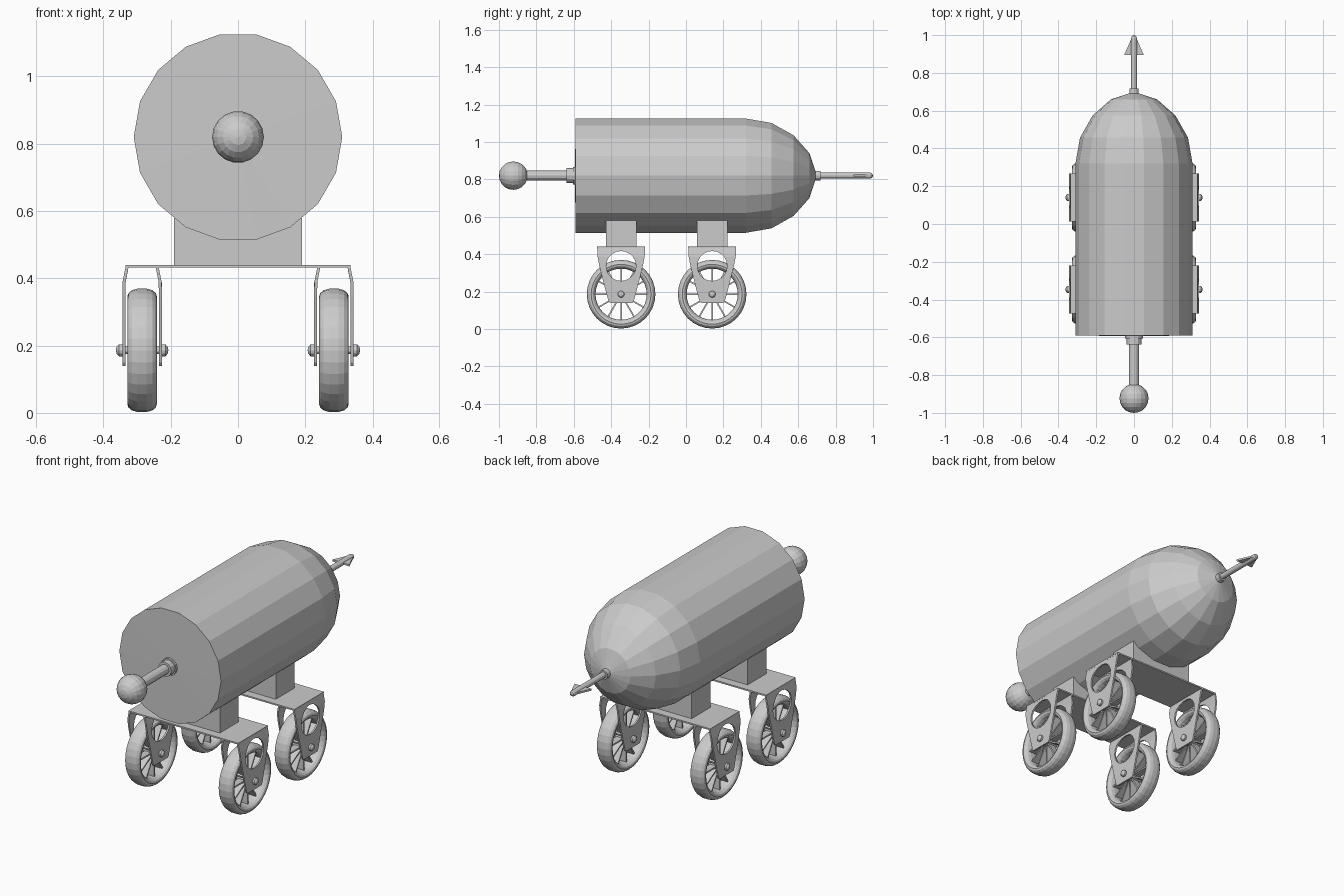
import bpy, bmesh
from math import sin, cos, pi, radians
from mathutils import Matrix, Vector

if "Cube" in bpy.data.objects:
    bpy.data.objects.remove(bpy.data.objects["Cube"])

BODY_Z = 0.82
WHEEL_Z = 0.186
WHEEL_R = 0.184


def finish(name, bm):
    bmesh.ops.recalc_face_normals(bm, faces=bm.faces)
    mesh = bpy.data.meshes.new(name)
    bm.to_mesh(mesh)
    bm.free()
    obj = bpy.data.objects.new(name, mesh)
    bpy.context.collection.objects.link(obj)
    return obj


def lathe(name, profile, segs, axis, centre, closed=False):
    """Revolve (position along axis, radius) points around x or y."""
    bm = bmesh.new()
    rings = []
    for t, r in profile:
        ring = []
        for i in range(1 if r == 0 else segs):
            a = 2 * pi * i / segs
            p = (t, r * cos(a), r * sin(a)) if axis == 'x' else (r * cos(a), t, r * sin(a))
            ring.append(bm.verts.new(Vector(p) + Vector(centre)))
        rings.append(ring)
    for k in range(len(rings) if closed else len(rings) - 1):
        a, b = rings[k], rings[(k + 1) % len(rings)]
        for i in range(segs):
            j = (i + 1) % segs
            if len(a) == 1:
                bm.faces.new((a[0], b[i], b[j]))
            elif len(b) == 1:
                bm.faces.new((a[i], a[j], b[0]))
            else:
                bm.faces.new((a[i], a[j], b[j], b[i]))
    return finish(name, bm)


def add_box(bm, lo, hi):
    size = [h - l for l, h in zip(lo, hi)]
    mid = [(h + l) / 2 for l, h in zip(lo, hi)]
    return bmesh.ops.create_cube(
        bm, size=1, matrix=Matrix.Translation(mid) @ Matrix.Diagonal((*size, 1)))['verts']


def box(name, lo, hi):
    bm = bmesh.new()
    add_box(bm, lo, hi)
    return finish(name, bm)


def fork_side(name, x, y, side):
    """Tapered bracket with a round window, leaning inward at the top."""
    bm = bmesh.new()
    half = [(0.128, 0.44), (0.126, 0.39), (0.118, 0.345), (0.102, 0.28),
            (0.084, 0.21), (0.068, 0.15), (0.06, 0.14)]
    outline = half + [(-a, b) for a, b in reversed(half)]
    window = [(0.08 * cos(2 * pi * i / 20), 0.337 + 0.08 * sin(2 * pi * i / 20)) for i in range(20)]
    edges = []
    for loop in (outline, window):
        vs = [bm.verts.new((0, a, b)) for a, b in loop]
        edges += [bm.edges.new((v, vs[i - 1])) for i, v in enumerate(vs)]
    bmesh.ops.triangle_fill(bm, edges=edges, use_beauty=True, normal=(1, 0, 0))
    ext = bmesh.ops.extrude_face_region(bm, geom=bm.faces[:], use_keep_orig=True)['geom']
    for v in ext:
        if isinstance(v, bmesh.types.BMVert):
            v.co.x = 0.009
    for v in bm.verts:
        lean = 0.011 * max(0, (v.co.z - 0.385) / 0.055)
        v.co = (x + side * (0.05 + v.co.x - lean), y + v.co.y, v.co.z)
    return finish(name, bm)


# Tank body with domed nose
lathe("tank_body", [(-0.594, 0), (-0.59, 0.31), (0.32, 0.31), (0.457, 0.286),
                    (0.575, 0.219), (0.66, 0.122), (0.70, 0)], 18, 'y', (0, 0, BODY_Z))

# Front handle: collar, rod and ball
lathe("handle_collar", [(-0.585, 0), (-0.585, 0.047), (-0.605, 0.047), (-0.605, 0.04),
                        (-0.638, 0.04), (-0.638, 0)], 12, 'y', (0, 0, BODY_Z))
lathe("handle_rod", [(-0.60, 0), (-0.60, 0.027), (-0.87, 0.027), (-0.87, 0)],
      12, 'y', (0, 0, BODY_Z))
ball = [(-0.923 - 0.077 * cos(pi * i / 10), 0.077 * sin(pi * i / 10)) for i in range(1, 10)]
lathe("handle_ball", [(-1.0, 0)] + ball + [(-0.846, 0)], 18, 'y', (0, 0, BODY_Z))

# Nose spike with barbs
lathe("spike_collar", [(0.68, 0), (0.68, 0.025), (0.718, 0.025), (0.718, 0)],
      12, 'y', (0, 0, BODY_Z))
lathe("spike_rod", [(0.69, 0), (0.69, 0.016), (0.985, 0.016), (0.995, 0.011), (1.0, 0)],
      12, 'y', (0, 0, BODY_Z))
bm = bmesh.new()
tri = [bm.verts.new(p) for p in ((-0.052, 0.895, BODY_Z - 0.005), (0.052, 0.895, BODY_Z - 0.005),
                                 (0.008, 0.995, BODY_Z - 0.005), (-0.008, 0.995, BODY_Z - 0.005))]
bm.faces.new(tri)
for v in bmesh.ops.extrude_face_region(bm, geom=bm.faces[:], use_keep_orig=True)['geom']:
    if isinstance(v, bmesh.types.BMVert):
        v.co.z += 0.01
finish("spike_barbs", bm)

# Undercarriage: two axle units with a wheel on each side
for unit, y in (("front", -0.347), ("rear", 0.14)):
    box(unit + "_pillar", (-0.19, y - 0.082, 0.438), (0.19, y + 0.082, 0.58))
    box(unit + "_plate", (-0.335, y - 0.128, 0.432), (0.335, y + 0.128, 0.44))
    for label, x in (("left", -0.285), ("right", 0.285)):
        tag = unit + "_" + label
        c = (x, y, WHEEL_Z)
        fork_side(tag + "_fork_inner", x, y, -1 if x > 0 else 1)
        fork_side(tag + "_fork_outer", x, y, 1 if x > 0 else -1)

        # Tyre with a rounded section
        section = []
        for i in range(14):
            a = 2 * pi * i / 14
            ca, sa = cos(a), sin(a)
            section.append((0.044 * abs(ca) ** 0.8 * (1 if ca > 0 else -1),
                            WHEEL_R - 0.024 + 0.024 * sa))
        lathe(tag + "_tyre", section, 32, 'x', c, closed=True)

        # Hub, axle and rounded axle nuts
        lathe(tag + "_hub", [(-0.03, 0), (-0.03, 0.03), (0.03, 0.03), (0.03, 0)], 16, 'x', c)
        lathe(tag + "_axle", [(-0.078, 0), (-0.076, 0.01), (-0.069, 0.018), (-0.058, 0.018),
                              (-0.058, 0.011), (0.058, 0.011), (0.058, 0.018),
                              (0.069, 0.018), (0.076, 0.01), (0.078, 0)], 12, 'x', c)

        # Twelve blade spokes
        bm = bmesh.new()
        for i in range(12):
            vs = add_box(bm, (-0.02, -0.004, 0.025), (0.02, 0.004, 0.142))
            bmesh.ops.rotate(bm, verts=vs, cent=(0, 0, 0),
                             matrix=Matrix.Rotation(radians(30 * i), 3, 'X'))
        bmesh.ops.translate(bm, verts=bm.verts, vec=c)
        finish(tag + "_spokes", bm)
